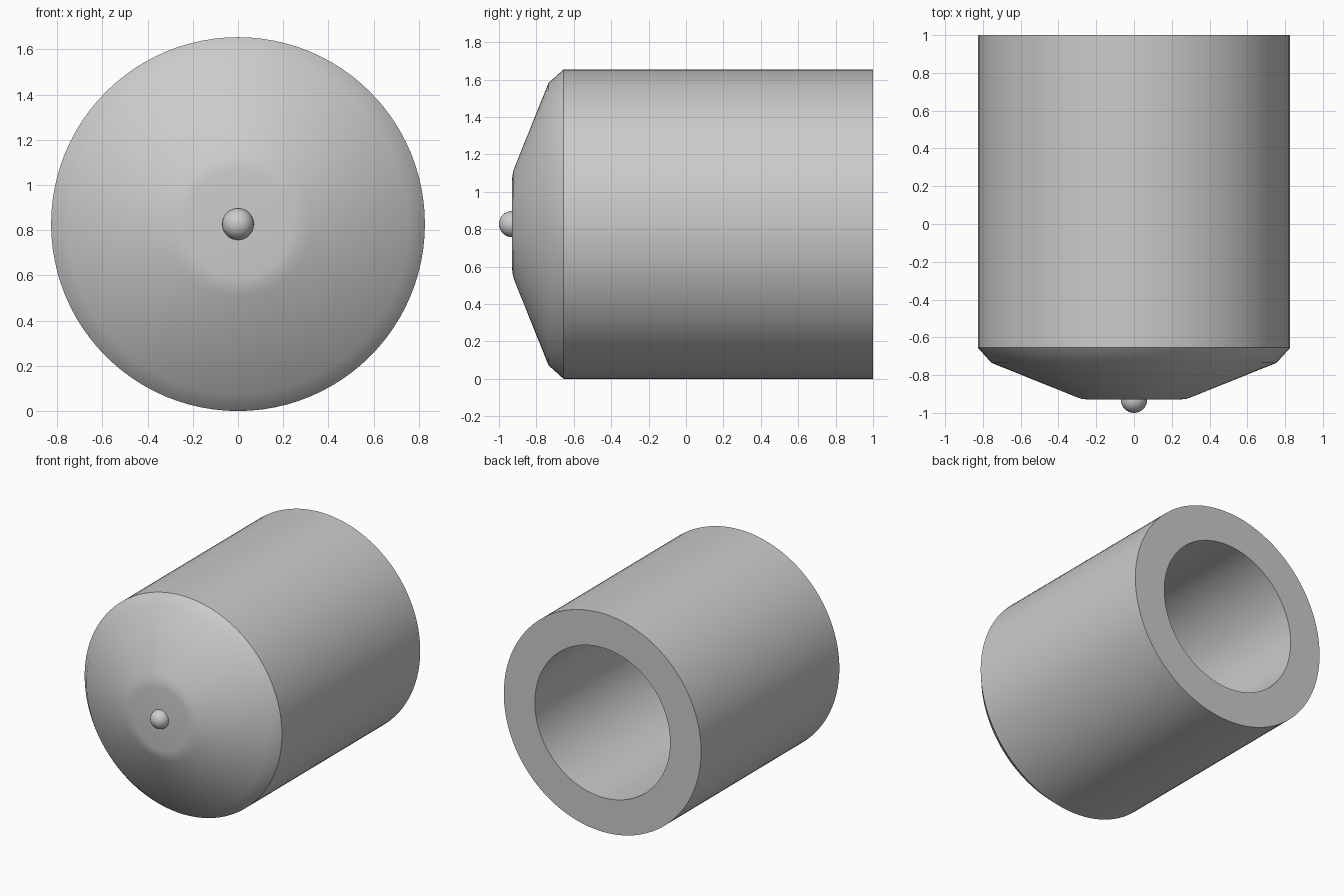
import bpy, bmesh, math
from mathutils import Matrix

cube = bpy.data.objects.get("Cube")
if cube:
    bpy.data.objects.remove(cube, do_unlink=True)

RADIUS = 0.827
BORE = 0.567
SEGMENTS = 96

grey = bpy.data.materials.new("plain grey")
grey.use_nodes = True
colour = (0.6, 0.6, 0.6, 1)
grey.diffuse_color = colour
grey.node_tree.nodes["Principled BSDF"].inputs["Base Color"].default_value = colour


def finish(bm, name, angle):
    """Turn a bmesh into a smooth shaded object."""
    bmesh.ops.recalc_face_normals(bm, faces=bm.faces)
    mesh = bpy.data.meshes.new(name)
    bm.to_mesh(mesh)
    bm.free()
    mesh.materials.append(grey)
    obj = bpy.data.objects.new(name, mesh)
    bpy.context.collection.objects.link(obj)
    bpy.ops.object.select_all(action="DESELECT")
    obj.select_set(True)
    bpy.context.view_layer.objects.active = obj
    bpy.ops.object.shade_smooth_by_angle(angle=math.radians(angle))
    return obj


# Hollow body: (radius, y) profile from the nose, over the wall, into the bore
profile = [(0, -0.93), (0.24, -0.93), (0.28, -0.925), (0.32, -0.91),
           (0.755, -0.735), (RADIUS, -0.655), (RADIUS, 1),
           (BORE, 1), (BORE, -0.66), (0, -0.66)]
bm = bmesh.new()
verts = [bm.verts.new((r, y, RADIUS)) for r, y in profile]
edges = [bm.edges.new(pair) for pair in zip(verts, verts[1:])]
bmesh.ops.spin(bm, geom=verts + edges, cent=(0, 0, RADIUS), axis=(0, 1, 0),
               angle=math.tau, steps=SEGMENTS, use_merge=True)
bmesh.ops.remove_doubles(bm, verts=bm.verts, dist=0.0001)
finish(bm, "hollow_body", 35)

# Small ball set into the nose
bm = bmesh.new()
bmesh.ops.create_uvsphere(bm, u_segments=32, v_segments=16, radius=0.07,
                          matrix=Matrix.Translation((0, -0.93, RADIUS)))
finish(bm, "nose_ball", 60)
